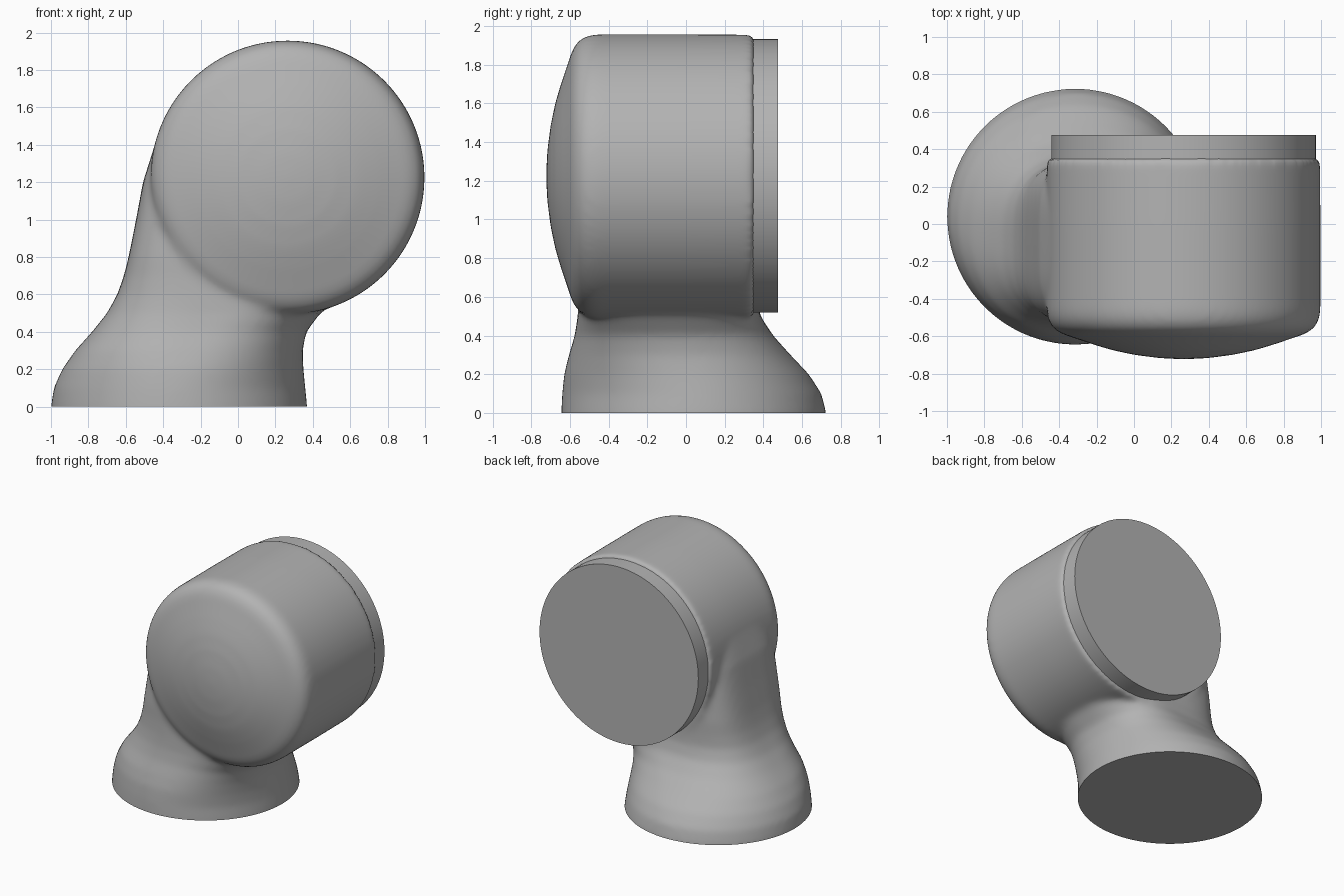
import bpy, bmesh, math

if "Cube" in bpy.data.objects:
    bpy.data.objects.remove(bpy.data.objects["Cube"])

HEAD_X, HEAD_Z = 0.265, 1.225
grey = bpy.data.materials.new("plain grey")
grey.diffuse_color = (0.45, 0.45, 0.45, 1)
grey.use_nodes = True
grey.node_tree.nodes["Principled BSDF"].inputs["Base Color"].default_value = grey.diffuse_color


def loft(bm, rings):
    """Skin a list of equally sized point rings and close both ends."""
    loops = [[bm.verts.new(p) for p in ring] for ring in rings]
    n = len(loops[0])
    for a, b in zip(loops, loops[1:]):
        for i in range(n):
            j = (i + 1) % n
            bm.faces.new((a[i], a[j], b[j], b[i]))
    bm.faces.new(loops[0][::-1])
    bm.faces.new(loops[-1])


def neck_ring(z, x0, x1, y0, y1, power, n=96):
    """Superellipse section lying flat at height z."""
    ring = []
    for i in range(n):
        t = 2 * math.pi * i / n
        c, s = math.cos(t), math.sin(t)
        e = 2 / power
        ring.append(((x0 + x1) / 2 + (x1 - x0) / 2 * math.copysign(abs(c) ** e, c),
                     (y0 + y1) / 2 + (y1 - y0) / 2 * math.copysign(abs(s) ** e, s), z))
    return ring


def head_ring(r, y, n=128):
    """Circle facing along y around the head axis."""
    return [(HEAD_X + r * math.cos(2 * math.pi * i / n), y,
             HEAD_Z + r * math.sin(2 * math.pi * i / n)) for i in range(n)]


def make_object(name, bm):
    bmesh.ops.recalc_face_normals(bm, faces=bm.faces)
    mesh = bpy.data.meshes.new(name)
    bm.to_mesh(mesh)
    bm.free()
    mesh.materials.append(grey)
    ob = bpy.data.objects.new(name, mesh)
    bpy.context.collection.objects.link(ob)
    bpy.ops.object.select_all(action='DESELECT')
    ob.select_set(True)
    bpy.context.view_layer.objects.active = ob
    return ob


# Body: flared foot and neck, height / left / right / front / back / squareness
bm = bmesh.new()
loft(bm, [neck_ring(*row) for row in (
    (-0.15, -1.00, 0.37, -0.645, 0.725, 2),
    (0.00, -1.00, 0.37, -0.645, 0.725, 2),
    (0.10, -0.985, 0.36, -0.64, 0.70, 2),
    (0.20, -0.94, 0.35, -0.63, 0.635, 2.1),
    (0.30, -0.87, 0.345, -0.605, 0.54, 2.3),
    (0.40, -0.78, 0.365, -0.575, 0.45, 2.5),
    (0.50, -0.70, 0.44, -0.56, 0.385, 2.8),
    (0.60, -0.645, 0.55, -0.555, 0.36, 3.2),
    (0.70, -0.61, 0.52, -0.55, 0.355, 3.5),
    (0.80, -0.585, 0.50, -0.55, 0.355, 3.8),
    (1.00, -0.545, 0.50, -0.55, 0.355, 4),
    (1.20, -0.508, 0.50, -0.55, 0.355, 4),
    (1.40, -0.445, 0.50, -0.55, 0.355, 4))])

# Body: round head with a domed front, radius / depth
loft(bm, [head_ring(r, y) for r, y in (
    (0.73, 0.355), (0.732, 0.0), (0.732, -0.46), (0.725, -0.51), (0.70, -0.555),
    (0.65, -0.588), (0.575, -0.613), (0.48, -0.645), (0.38, -0.675),
    (0.26, -0.70), (0.13, -0.717), (0.01, -0.723))])
body = make_object("body", bm)

# Fuse neck and head into one soft skin
fuse = body.modifiers.new("fuse", 'REMESH')
fuse.mode = 'VOXEL'
fuse.voxel_size = 0.02
soften = body.modifiers.new("soften", 'SMOOTH')
soften.factor = 0.5
soften.iterations = 12
for name in ("fuse", "soften"):
    bpy.ops.object.modifier_apply(modifier=name)

# Cut the foot flat on the floor
bm = bmesh.new()
bm.from_mesh(body.data)
bmesh.ops.bisect_plane(bm, geom=bm.verts[:] + bm.edges[:] + bm.faces[:],
                       plane_co=(0, 0, 0), plane_no=(0, 0, 1), clear_inner=True)
bmesh.ops.edgeloop_fill(bm, edges=[e for e in bm.edges if e.is_boundary])
bmesh.ops.recalc_face_normals(bm, faces=bm.faces)
for f in bm.faces:
    f.material_index = 0
bm.to_mesh(body.data)
bm.free()
bpy.ops.object.shade_smooth_by_angle(angle=math.radians(40))

# Flat disc on the back of the head
bm = bmesh.new()
loft(bm, [head_ring(0.707, 0.25), head_ring(0.707, 0.475)])
make_object("back_disc", bm)
bpy.ops.object.shade_smooth_by_angle(angle=math.radians(40))
